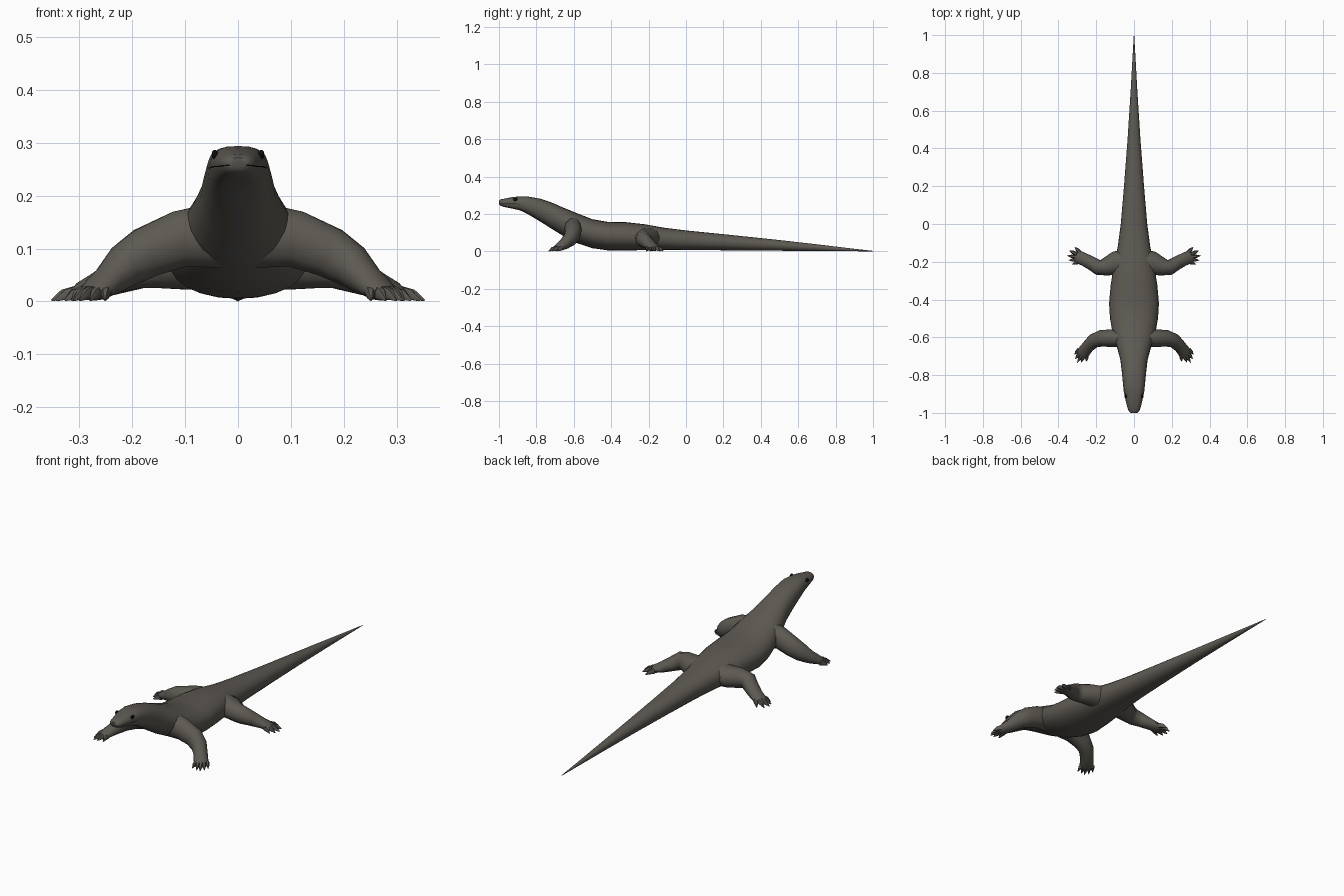
import bpy, bmesh, math
from mathutils import Vector


def material(name, col):
    m = bpy.data.materials.new(name)
    m.diffuse_color = (*col, 1)
    return m


SKIN = material("skin", (0.11, 0.10, 0.085))
BLACK = material("eye_black", (0.005, 0.005, 0.005))


def finish(name, bm, mat, mirror=False):
    bmesh.ops.recalc_face_normals(bm, faces=bm.faces)
    me = bpy.data.meshes.new(name)
    bm.to_mesh(me)
    bm.free()
    me.materials.append(mat)
    ob = bpy.data.objects.new(name, me)
    bpy.context.collection.objects.link(ob)
    bpy.ops.object.select_all(action='DESELECT')
    bpy.context.view_layer.objects.active = ob
    ob.select_set(True)
    bpy.ops.object.shade_smooth_by_angle(angle=math.radians(50))
    if mirror:
        ob.modifiers.new("mirror", 'MIRROR').use_mirror_merge = False
    return ob


def skin_rings(bm, rings):
    rows = [[bm.verts.new(p) for p in r] for r in rings]
    n = len(rows[0])
    for a, b in zip(rows, rows[1:]):
        for i in range(n):
            j = (i + 1) % n
            bm.faces.new((a[i], a[j], b[j], b[i]))
    bm.faces.new(rows[0])
    bm.faces.new(rows[-1])


def spow(v, e):
    return math.copysign(abs(v) ** e, v)


def limb(bm, stations, n=10):
    """Tube through (x, y, z, half width, half height), kept above the ground."""
    pts = [Vector(s[:3]) for s in stations]
    rings = []
    for k, s in enumerate(stations):
        t = (pts[min(k + 1, len(pts) - 1)] - pts[max(k - 1, 0)]).normalized()
        side = t.cross(Vector((0, 0, 1))).normalized()
        up = side.cross(t)
        ring = []
        for i in range(n):
            a = math.tau * i / n
            p = pts[k] + side * s[3] * math.cos(a) + up * s[4] * math.sin(a)
            p.z = max(p.z, 0.0)
            ring.append(p)
        rings.append(ring)
    skin_rings(bm, rings)


# Body from snout to tail tip: y, half width, bottom z, top z, squareness
BODY = [
    (-1.0, 0.018, 0.252, 0.272, 0.8), (-0.99, 0.029, 0.243, 0.279, 0.75),
    (-0.965, 0.037, 0.236, 0.283, 0.7), (-0.93, 0.045, 0.229, 0.290, 0.65),
    (-0.89, 0.054, 0.220, 0.294, 0.65), (-0.85, 0.058, 0.202, 0.294, 0.75),
    (-0.78, 0.065, 0.160, 0.282, 0.85), (-0.72, 0.072, 0.122, 0.262, 0.9),
    (-0.66, 0.088, 0.085, 0.236, 0.95), (-0.58, 0.113, 0.043, 0.203, 0.95),
    (-0.50, 0.127, 0.017, 0.172, 0.95), (-0.42, 0.132, 0.006, 0.158, 0.9),
    (-0.32, 0.123, 0.005, 0.156, 0.9), (-0.22, 0.107, 0.007, 0.145, 0.9),
    (-0.12, 0.086, 0.008, 0.127, 0.9), (0.0, 0.070, 0.008, 0.112, 0.9),
    (0.2, 0.053, 0.006, 0.092, 0.95), (0.45, 0.034, 0.004, 0.066, 1),
    (0.7, 0.018, 0.002, 0.038, 1), (0.9, 0.007, 0.001, 0.014, 1),
    (1.0, 0.001, 0.0, 0.003, 1)]
N = 24
rings = []
for y, w, z0, z1, e in BODY:
    ring = []
    for i in range(N):
        a = math.tau * i / N
        c, s = math.cos(a), math.sin(a)
        x, z = w * spow(c, e), (z0 + z1) / 2 + (z1 - z0) / 2 * spow(s, e)
        # head narrows toward its flat top, the lower jaw sits under the lip
        if y < -0.88:
            if s > 0:
                x *= 1 - 0.22 * s
            elif s < -0.1:
                x *= 0.92
        ring.append((x, y, z))
    rings.append(ring)
bm = bmesh.new()
skin_rings(bm, rings)
finish("body", bm, SKIN)

# Mouth line: thin dark band hugging the snout
bm = bmesh.new()
line = []
for sx in (1, -1):
    part = [(sx * (w * 0.995 + 0.0006), y, (z0 + z1) / 2 - 0.003)
            for y, w, z0, z1, e in BODY[:5]]
    line += part[::-1] if sx == 1 else part
for a, b in zip(line, line[1:]):
    q = [bm.verts.new(p) for p in (a, b, (b[0], b[1], b[2] - 0.0025), (a[0], a[1], a[2] - 0.0025))]
    bm.faces.new(q)
finish("mouth_line", bm, BLACK)

# Eyes
bm = bmesh.new()
bmesh.ops.create_uvsphere(bm, u_segments=12, v_segments=8, radius=1)
for v in bm.verts:
    v.co = Vector((0.044, -0.912, 0.278)) + Vector((v.co.x * 0.006, v.co.y * 0.012, v.co.z * 0.009))
finish("eyes", bm, BLACK, True)

# Legs: path stations, then toes as (base x, base y, tip x, tip y)
LEGS = {
    "front_legs": (
        [(0.04, -0.60, 0.125, 0.050, 0.065), (0.11, -0.605, 0.118, 0.047, 0.056),
         (0.175, -0.605, 0.092, 0.044, 0.050), (0.215, -0.62, 0.067, 0.038, 0.042),
         (0.245, -0.65, 0.040, 0.033, 0.030), (0.268, -0.68, 0.022, 0.034, 0.021),
         (0.278, -0.693, 0.015, 0.029, 0.015)],
        [(0.291, -0.665, 0.315, -0.690), (0.284, -0.680, 0.311, -0.715),
         (0.274, -0.688, 0.300, -0.734), (0.262, -0.693, 0.280, -0.733),
         (0.250, -0.690, 0.252, -0.728)]),
    "hind_legs": (
        [(0.04, -0.20, 0.075, 0.070, 0.055), (0.10, -0.208, 0.072, 0.062, 0.052),
         (0.155, -0.228, 0.070, 0.046, 0.047), (0.19, -0.230, 0.065, 0.040, 0.043),
         (0.225, -0.208, 0.048, 0.036, 0.034), (0.265, -0.187, 0.030, 0.034, 0.025),
         (0.295, -0.175, 0.019, 0.035, 0.018), (0.306, -0.170, 0.014, 0.029, 0.013)],
        [(0.290, -0.200, 0.328, -0.213), (0.300, -0.188, 0.345, -0.192),
         (0.304, -0.174, 0.353, -0.168), (0.302, -0.160, 0.343, -0.140),
         (0.285, -0.152, 0.314, -0.122)]),
}
for name, (path, toes) in LEGS.items():
    bm = bmesh.new()
    limb(bm, path)
    for bx, by, tx, ty in toes:
        mx, my = bx + (tx - bx) * 0.55, by + (ty - by) * 0.55
        limb(bm, [(bx, by, 0.018, 0.011, 0.014), (mx, my, 0.013, 0.009, 0.011),
                  (tx, ty, 0.002, 0.001, 0.002)], 6)
    finish(name, bm, SKIN, True)
